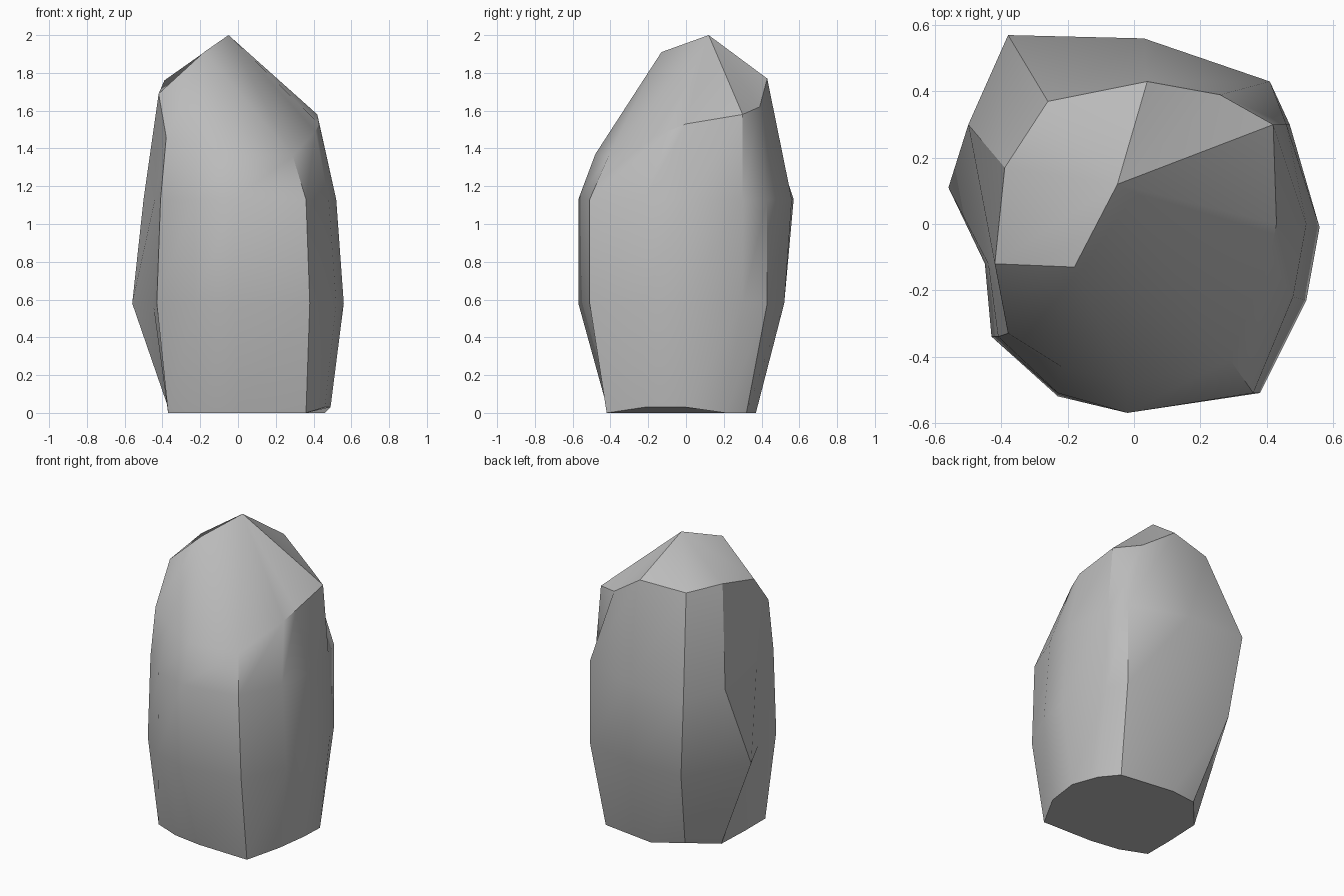
import bpy
import bmesh
import math

default_cube = bpy.data.objects.get("Cube")
if default_cube:
    bpy.data.objects.remove(default_cube, do_unlink=True)


def make_material(name, colour):
    material = bpy.data.materials.new(name)
    material.use_nodes = True
    material.diffuse_color = colour
    shader = material.node_tree.nodes["Principled BSDF"]
    shader.inputs["Base Color"].default_value = colour
    shader.inputs["Roughness"].default_value = 0.9
    return material


# Cross-sections, running anticlockwise from the front left corner
foot = [(.36, -.42), (.46, -.22), (.49, 0), (.46, .21), (.37, .32), (0, .37),
        (-.21, .31), (-.36, .14), (-.37, -.1), (-.37, -.31), (-.2, -.38), (0, -.41)]
belly = [(.38, -.51), (.52, -.23), (.56, -.01), (.47, .3), (.41, .43), (.03, .52),
         (-.32, .51), (-.56, .11), (-.45, -.12), (-.43, -.34), (-.23, -.52), (-.02, -.57)]
shoulder = [(.36, -.51), (.48, -.22), (.52, 0), (.46, .3), (.41, .43), (.03, .56),
            (-.38, .57), (-.5, .3), (-.44, -.12), (-.41, -.34), (-.23, -.51), (-.02, -.57)]
rim = [(.29, -.41), (.41, -.1), (.43, 0), (.42, .3), (.26, .39), (.04, .43),
       (-.26, .37), (-.39, .17), (-.42, -.12), (-.38, -.33), (-.22, -.43), (-.02, -.48)]
rim_heights = [1.36, 1.49, 1.53, 1.58, 1.62, 1.77, 1.74, 1.76, 1.69, 1.46, 1.42, 1.37]
raised_foot_corners = {1, 2, 6}

sides = len(foot)
foot_heights = [.03 if i in raised_foot_corners else 0 for i in range(sides)]
sections = [
    (foot, foot_heights),
    (belly, [.58] * sides),
    (shoulder, [1.13] * sides),
    (rim, rim_heights),
]

# Loft the cross-sections into the body of the stone
bm = bmesh.new()
rings = [[bm.verts.new((x, y, z)) for (x, y), z in zip(outline, heights)]
         for outline, heights in sections]
for lower, upper in zip(rings, rings[1:]):
    for i in range(sides):
        j = (i + 1) % sides
        bm.faces.new((lower[i], lower[j], upper[j], upper[i]))

# Flat underside
underside = bm.faces.new(list(reversed(rings[0])))
for edge in underside.edges:
    edge.smooth = False

# Peaked cap: a high apex with a lower bump towards the front
apex = bm.verts.new((-.05, .12, 2))
bump = bm.verts.new((-.18, -.13, 1.91))
top = rings[-1]
bump_start = 8
for i in range(sides):
    j = (i + 1) % sides
    peak = bump if i >= bump_start else apex
    bm.faces.new((top[i], top[j], peak))
bm.faces.new((top[bump_start], bump, apex))
bm.faces.new((top[0], apex, bump))

bmesh.ops.recalc_face_normals(bm, faces=bm.faces)
mesh = bpy.data.meshes.new("stone_pillar")
bm.to_mesh(mesh)
bm.free()

stone = bpy.data.objects.new("stone_pillar", mesh)
bpy.context.collection.objects.link(stone)
mesh.materials.append(make_material("grey stone", (.5, .5, .5, 1)))

# Soft facets with crisp main ridges
bpy.ops.object.select_all(action='DESELECT')
stone.select_set(True)
bpy.context.view_layer.objects.active = stone
bpy.ops.object.shade_smooth_by_angle(angle=math.radians(32))
